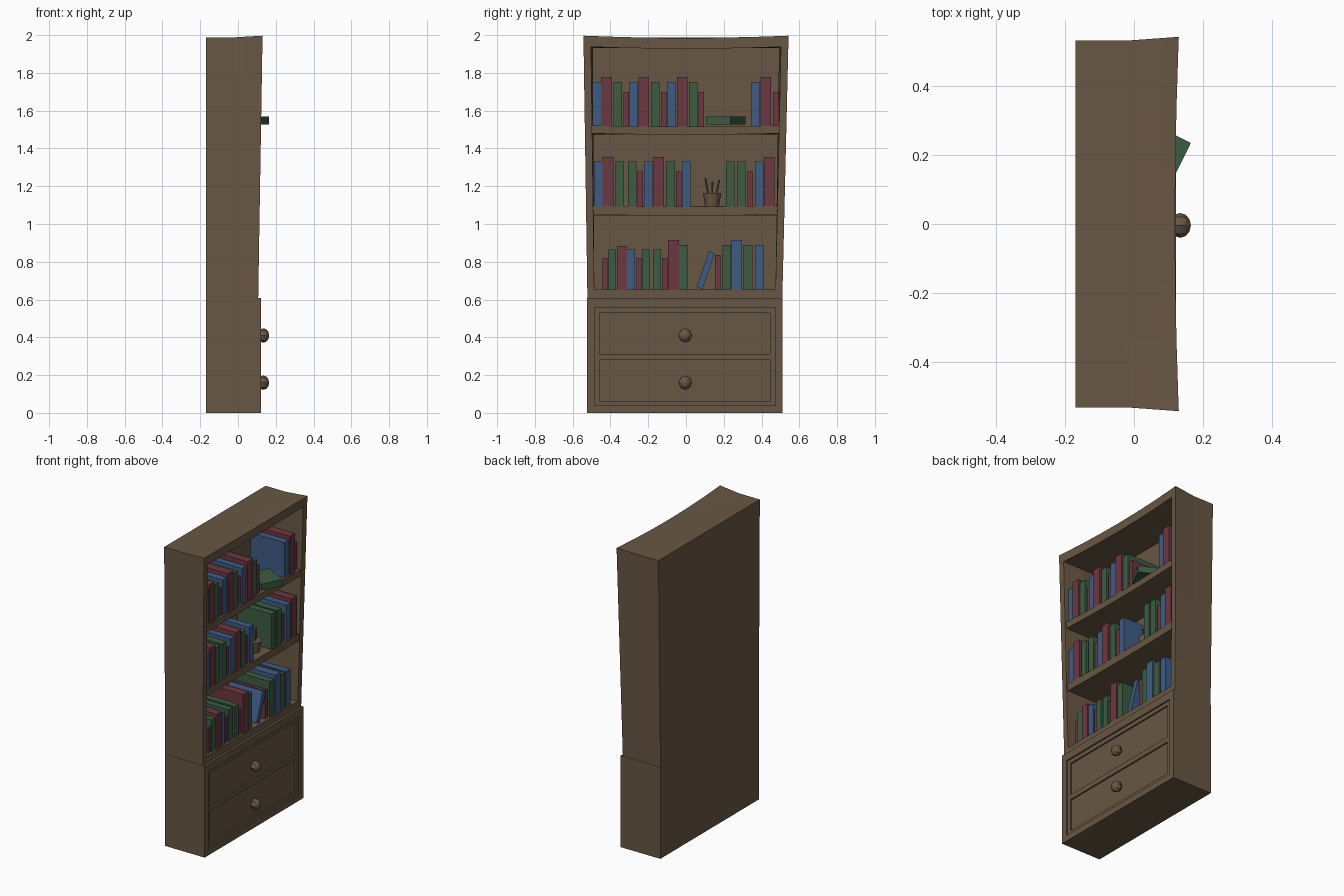
import bpy, bmesh, math
from mathutils import Matrix, Vector

if "Cube" in bpy.data.objects:
    bpy.data.objects.remove(bpy.data.objects["Cube"])


def material(name, rgb):
    m = bpy.data.materials.new(name)
    m.diffuse_color = (*rgb, 1)
    m.use_nodes = True
    m.node_tree.nodes["Principled BSDF"].inputs["Base Color"].default_value = m.diffuse_color
    return m


WOOD = material("brown wood", (0.14, 0.095, 0.058))
BLUE = material("blue cover", (0.051, 0.105, 0.23))
RED = material("red cover", (0.155, 0.038, 0.053))
GREEN = material("green cover", (0.045, 0.107, 0.055))


def finish(bm, name, mat):
    bmesh.ops.recalc_face_normals(bm, faces=bm.faces)
    me = bpy.data.meshes.new(name)
    bm.to_mesh(me)
    bm.free()
    me.materials.append(mat)
    ob = bpy.data.objects.new(name, me)
    bpy.context.collection.objects.link(ob)
    return ob


def box(name, mat, lo, hi, cuts=0, warp=None, matrix=None):
    bm = bmesh.new()
    bmesh.ops.create_cube(bm, size=1)
    if cuts:
        bmesh.ops.subdivide_edges(bm, edges=bm.edges[:], cuts=cuts, use_grid_fill=True)
    for v in bm.verts:
        v.co = Vector([lo[i] + (v.co[i] + 0.5) * (hi[i] - lo[i]) for i in range(3)])
        if warp:
            v.co = warp(v.co)
    if matrix:
        bm.transform(matrix)
    return finish(bm, name, mat)


# Upper case: straight boxes bent into a gently flared cabinet
def flare(co):
    f, u, z = co                      # f: depth 0..1, u: width -0.5..0.5
    t = (z - 0.605) / 1.38
    c = (2 * u) ** 2
    front = max(0, 2 * f - 1)
    half = 0.516 + t * (0.016 + 0.011 * front)
    x = -0.17 + f * (0.277 + t * (0.012 + 0.011 * c))
    y = 2 * u * half - 0.006 * (1 - t)
    return Vector((x, y, z + t * (0.003 + (0.012 * c - 0.003) * front)))


W = 0.5 - 0.036
for name, lo, hi in (
        ("case_side_left", (0, -0.5, 0.605), (1, -W, 1.985)),
        ("case_side_right", (0, W, 0.605), (1, 0.5, 1.985)),
        ("case_top", (0, -W, 1.928), (1, W, 1.985)),
        ("case_back", (0, -W, 0.652), (0.06, W, 1.928)),
        ("case_floor", (0, -W, 0.605), (1, W, 0.652)),
        ("shelf_middle", (0.06, -W, 1.045), (0.97, W, 1.093)),
        ("shelf_upper", (0.06, -W, 1.473), (0.97, W, 1.515))):
    box(name, WOOD, lo, hi, 5, flare)

# Drawer base with stepped recesses for the two drawer fronts
base = box("drawer_base", WOOD, (-0.17, -0.524, 0), (0.122, 0.512, 0.608))
for name, y0, y1, z0, z1, depth in (
        ("panel_cutter", -0.485, 0.474, 0.04, 0.557, 0.01),
        ("lower_drawer_cutter", -0.458, 0.447, 0.064, 0.28, 0.02),
        ("upper_drawer_cutter", -0.458, 0.447, 0.313, 0.53, 0.02)):
    cutter = box(name, WOOD, (0.122 - depth, y0, z0), (0.2, y1, z1))
    cutter.hide_render = True
    cutter.hide_viewport = True
    mod = base.modifiers.new(name, 'BOOLEAN')
    mod.object = cutter
    mod.operation = 'DIFFERENCE'
    mod.solver = 'EXACT'

# Faceted drawer knobs
for name, z in (("lower_knob", 0.16), ("upper_knob", 0.41)):
    bm = bmesh.new()
    bmesh.ops.create_uvsphere(bm, u_segments=8, v_segments=6, radius=1)
    bm.transform(Matrix.Translation((0.134, -0.004, z)) @ Matrix.Diagonal((0.031, 0.036, 0.038, 1))
                 @ Matrix.Rotation(math.pi / 2, 4, 'Y'))
    finish(bm, name, WOOD)

# Upright books: letter -> cover, width, height, front edge
KINDS = {
    "b": (BLUE, 0.045, 0.237, 0.098), "g": (GREEN, 0.046, 0.237, 0.098),
    "R": (RED, 0.056, 0.262, 0.104), "r": (RED, 0.03, 0.185, 0.09),
    "B": (BLUE, 0.056, 0.262, 0.104), "s": (GREEN, 0.042, 0.212, 0.095),
    "k": (RED, 0.027, 0.168, 0.09), "d": (BLUE, 0.042, 0.215, 0.095),
    "m": (RED, 0.052, 0.232, 0.1)}
ROWS = (
    ("upper", 1.515, "bRgrbRgrbRgrbRr",
     (-.495, -.45, -.385, -.332, -.30, -.252, -.185, -.132, -.10, -.047, .016, .065, .348, .395, .462)),
    ("middle", 1.093, "bRggrbRgrbggrbR",
     (-.486, -.441, -.374, -.308, -.257, -.222, -.172, -.105, -.054, -.02, .212, .27, .326, .365, .412)),
    ("lower", 0.652, "ksmdksskRgrgBgb",
     (-.443, -.412, -.364, -.312, -.262, -.234, -.175, -.126, -.094, -.037, .153, .192, .24, .305, .364)))
for row, z, kinds, starts in ROWS:
    for i, (k, y) in enumerate(zip(kinds, starts)):
        mat, w, h, front = KINDS[k]
        box(f"{row}_book_{i + 1}", mat, (-0.152, y, z), (front, y + w, z + h))

# Leaning book and the book lying flat over the shelf edge
box("leaning_book", BLUE, (-0.15, -0.033, 0), (0.098, 0, 0.2),
    matrix=Matrix.Translation((0, 0.087, 0.655)) @ Matrix.Rotation(math.radians(-19), 4, 'X'))
box("flat_book", GREEN, (-0.18, -0.145, 0), (0, 0, 0.042),
    matrix=Matrix.Translation((0.165, 0.235, 1.528)) @ Matrix.Rotation(math.radians(-26.5), 4, 'Z'))


# Pencil pot
def rod(name, a, b, r1, r2, sides):
    a, b = Vector(a), Vector(b)
    bm = bmesh.new()
    bmesh.ops.create_cone(bm, cap_ends=True, segments=sides, radius1=r1, radius2=r2, depth=(b - a).length)
    bm.transform(Matrix.Translation((a + b) / 2) @ (b - a).to_track_quat('Z', 'Y').to_matrix().to_4x4())
    return finish(bm, name, WOOD)


rod("pencil_pot", (0.02, 0.138, 1.093), (0.02, 0.138, 1.165), 0.037, 0.048, 12)
for i, (dx, dy) in enumerate(((0, -0.036), (0.02, 0.002), (-0.01, 0.038))):
    rod(f"pencil_{i + 1}", (0.02, 0.138 + dy * 0.3, 1.11), (0.02 + dx, 0.138 + dy, 1.243 - abs(dx)), 0.005, 0.005, 6)
